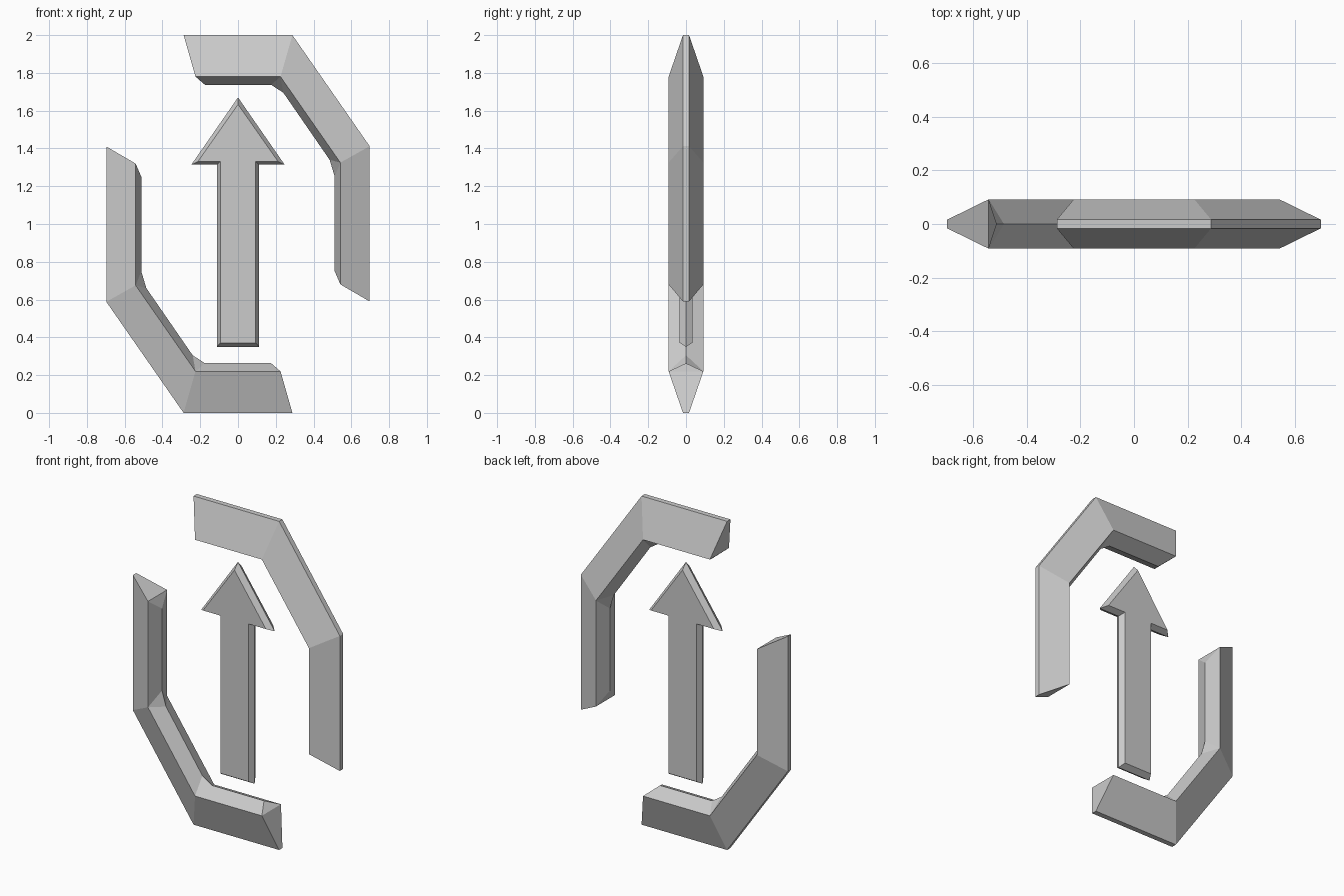
import bpy, bmesh
from mathutils import Matrix

if "Cube" in bpy.data.objects:
    bpy.data.objects.remove(bpy.data.objects["Cube"])

metal = bpy.data.materials.new("plain grey")
metal.diffuse_color = (0.6, 0.6, 0.6, 1)
metal.use_nodes = True
metal.node_tree.nodes["Principled BSDF"].inputs["Base Color"].default_value = metal.diffuse_color


def finish(name, bm):
    bmesh.ops.recalc_face_normals(bm, faces=bm.faces)
    mesh = bpy.data.meshes.new(name)
    bm.to_mesh(mesh)
    bm.free()
    mesh.materials.append(metal)
    obj = bpy.data.objects.new(name, mesh)
    bpy.context.collection.objects.link(obj)


def ring(bm, pts, y):
    return [bm.verts.new((x, y, z)) for x, z in pts]


# Bracket: thin outer rim, thick shoulder, sharp inner ridge with cut corners
OUTER = [(-.288, 2), (.288, 2), (.697, 1.412), (.697, .59)]
SHOULDER = [(-.225, 1.78), (.225, 1.78), (.542, 1.325), (.542, .68)]
RIDGE = [(-.175, 1.737), (.175, 1.737), (.24, 1.695),
         (.485, 1.34), (.512, 1.25), (.512, .75)]


def bracket(name, flip):
    bm = bmesh.new()
    of, ob = ring(bm, OUTER, -.016), ring(bm, OUTER, .016)
    sf, sb = ring(bm, SHOULDER, -.092), ring(bm, SHOULDER, .092)
    r = ring(bm, RIDGE, 0)
    for i in range(3):
        j = i + 1
        bm.faces.new((of[i], of[j], ob[j], ob[i]))
        for o, s in ((of, sf), (ob, sb)):
            bm.faces.new((o[i], o[j], s[j], s[i]))
            bm.faces.new((s[i], s[j], r[2 * i + 1], r[2 * i]))
            if i:  # corner triangle
                bm.faces.new((s[i], r[2 * i - 1], r[2 * i]))
    # end caps
    for i, k in ((0, 0), (3, 5)):
        bm.faces.new((of[i], ob[i], sb[i], sf[i]))
        bm.faces.new((sf[i], sb[i], r[k]))
    if flip:  # half turn about the model centre
        bm.transform(Matrix(((-1, 0, 0, 0), (0, 1, 0, 0), (0, 0, -1, 2), (0, 0, 0, 1))))
    finish(name, bm)


bracket("upper_right_bracket", False)
bracket("lower_left_bracket", True)

# Arrow: flat front and back with a ridge around the silhouette
def mirrored(half):
    return half + [(-x, z) for x, z in reversed(half) if x > 0]


edge = mirrored([(0, 1.67), (.247, 1.314), (.112, 1.314), (.112, .35)])
face = mirrored([(0, 1.633), (.212, 1.331), (.093, 1.331), (.093, .371)])
bm = bmesh.new()
mid = ring(bm, edge, 0)
for y in (-.034, .034):
    side = ring(bm, face, y)
    bm.faces.new(side)
    for i in range(len(mid)):
        j = (i + 1) % len(mid)
        bm.faces.new((mid[i], mid[j], side[j], side[i]))
finish("arrow", bm)
